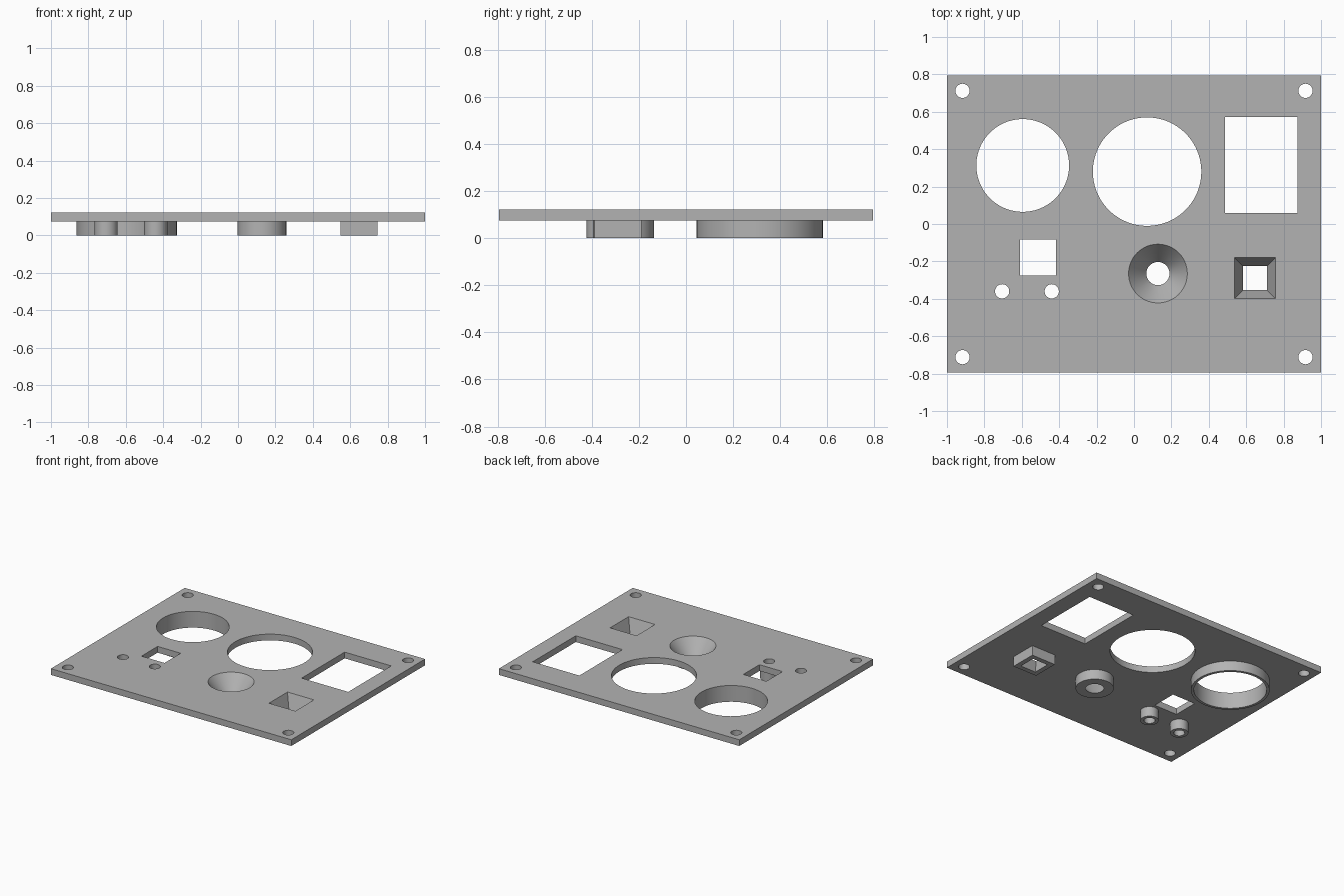
import bpy
import bmesh
from math import radians, sqrt
from mathutils import Matrix

cube = bpy.data.objects.get("Cube")
if cube:
    bpy.data.objects.remove(cube, do_unlink=True)

TOP, UNDER = 0.122, 0.075      # plate faces; bosses reach down to z = 0
EMBED = 0.1                    # boss tops sit inside the plate
OVER = 0.02                    # cutters run past the surfaces

grey = bpy.data.materials.new("panel grey")
grey.use_nodes = True
colour = (0.45, 0.45, 0.45, 1)
grey.diffuse_color = colour
grey.node_tree.nodes["Principled BSDF"].inputs["Base Color"].default_value = colour


def frustum(name, x, y, z0, z1, r0, r1, sides=96, aspect=1):
    """Round or four-sided prism; for four sides r is the half width."""
    bm = bmesh.new()
    k = sqrt(2) if sides == 4 else 1
    bmesh.ops.create_cone(bm, cap_ends=True, segments=sides, radius1=r0 * k,
                          radius2=r1 * k, depth=z1 - z0)
    if sides == 4:
        bm.transform(Matrix.Rotation(radians(45), 4, "Z"))
    bm.transform(Matrix.Diagonal((1, aspect, 1, 1)))
    bm.transform(Matrix.Translation((x, y, (z0 + z1) / 2)))
    mesh = bpy.data.meshes.new(name)
    bm.to_mesh(mesh)
    bm.free()
    mesh.materials.append(grey)
    ob = bpy.data.objects.new(name, mesh)
    bpy.context.collection.objects.link(ob)
    return ob


def combine(target, tool, operation):
    """Apply one boolean and remove the tool."""
    mod = target.modifiers.new(tool.name, "BOOLEAN")
    mod.operation, mod.object, mod.solver = operation, tool, "EXACT"
    bpy.ops.object.select_all(action="DESELECT")
    bpy.context.view_layer.objects.active = target
    target.select_set(True)
    bpy.ops.object.modifier_apply(modifier=mod.name)
    bpy.data.objects.remove(tool, do_unlink=True)


def boss(name, x, y, r, sides=96):
    combine(panel, frustum(name, x, y, 0, EMBED, r, r, sides), "UNION")


def hole(name, x, y, r, sides=96, aspect=1):
    cutter = frustum(name, x, y, -OVER, TOP + OVER, r, r, sides, aspect)
    combine(panel, cutter, "DIFFERENCE")


def tapered_hole(name, x, y, r_low, r_top, sides=96):
    extra = (r_top - r_low) / TOP * OVER
    cutter = frustum(name, x, y, -OVER, TOP + OVER, r_low - extra, r_top + extra, sides)
    combine(panel, cutter, "DIFFERENCE")


# Flat plate
panel = frustum("panel", 0, 0, UNDER, TOP, 1, 1, 4, 0.795)

# Bosses on the underside
posts = [(-0.705, -0.36), (-0.44, -0.36)]
boss("large_ring", -0.595, 0.313, 0.268)
boss("round_boss", 0.128, -0.265, 0.13)
boss("square_boss", 0.647, -0.289, 0.1, 4)
for x, y in posts:
    boss("post", x, y, 0.062, 48)

# Straight openings
hole("left_round_opening", -0.595, 0.313, 0.248)
hole("middle_round_opening", 0.07, 0.28, 0.29)
hole("large_window", 0.681, 0.316, 0.194, 4, 1.32)
hole("small_window", -0.514, -0.18, 0.096, 4)
for x, y in posts:
    hole("post_hole", x, y, 0.038, 48)
for x in (-0.917, 0.917):
    for y in (-0.712, 0.712):
        hole("corner_hole", x, y, 0.038, 48)

# Funnel-shaped openings
tapered_hole("round_funnel", 0.128, -0.265, 0.062, 0.157)
tapered_hole("square_funnel", 0.647, -0.289, 0.064, 0.11, 4)

# Smooth the round walls, keep the edges crisp
bpy.ops.object.shade_smooth_by_angle(angle=radians(30))
